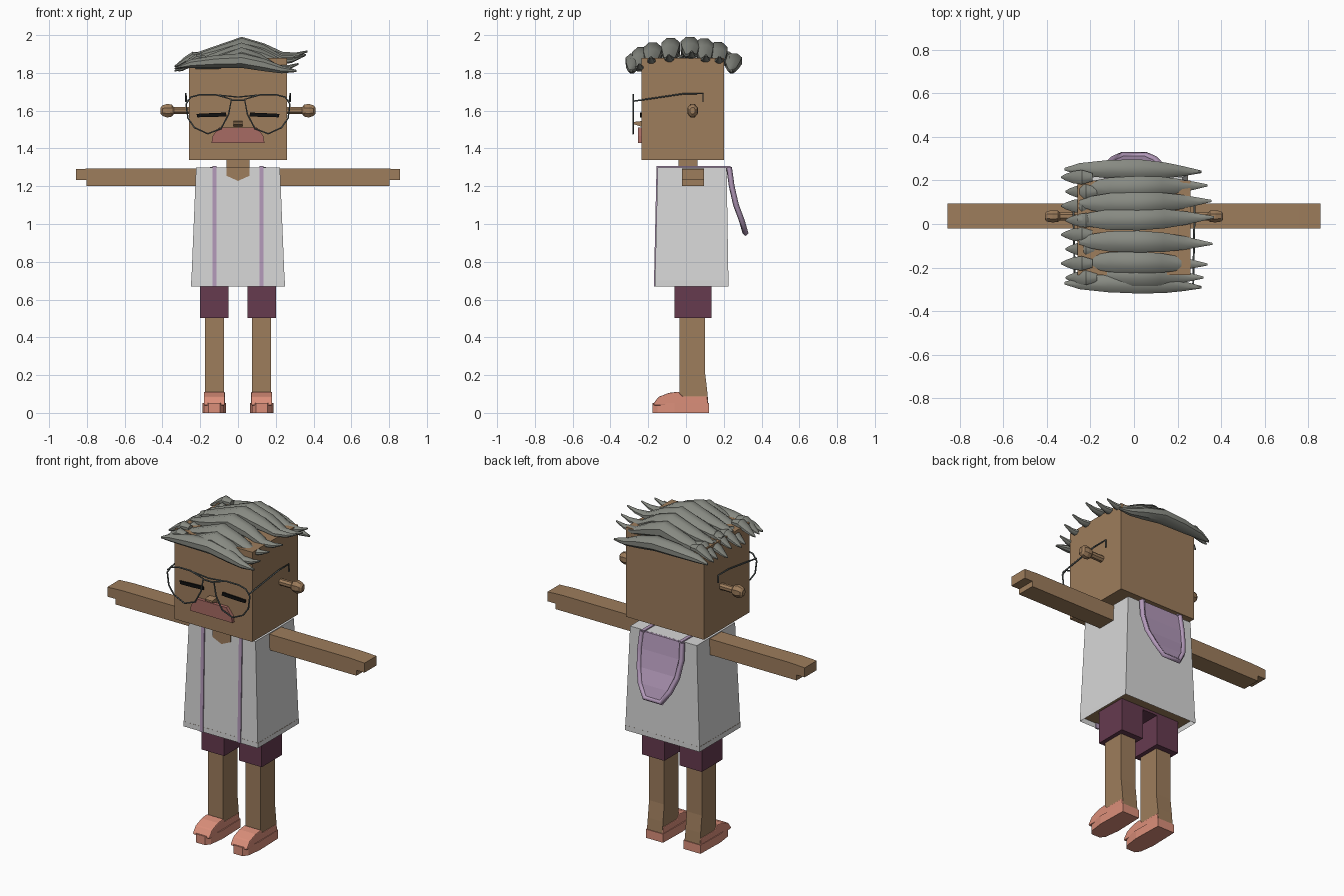
import bpy, bmesh, math

old = bpy.data.objects.get("Cube")
if old:
    bpy.data.objects.remove(old, do_unlink=True)


def material(name, *rgb):
    m = bpy.data.materials.new(name)
    m.use_nodes = True
    m.diffuse_color = (*rgb, 1)
    m.node_tree.nodes["Principled BSDF"].inputs["Base Color"].default_value = (*rgb, 1)
    return m


SKIN = material("brown skin", .34, .205, .107)
CLOTH = material("white cloth", .68, .68, .68)
SHORTS = material("plum cloth", .133, .043, .078)
LILAC = material("lilac trim", .45, .32, .49)
SHOE = material("salmon shoe", .71, .274, .195)
LIP = material("rose brown", .39, .147, .126)
HAIR = material("grey hair", .243, .253, .223)
FRAME = material("dark metal", .10, .12, .12)
BLACK = material("black", .005, .005, .005)


def finish(name, bm, mat, mirror=False, smooth=False):
    bmesh.ops.recalc_face_normals(bm, faces=bm.faces)
    mesh = bpy.data.meshes.new(name)
    bm.to_mesh(mesh)
    bm.free()
    ob = bpy.data.objects.new(name, mesh)
    bpy.context.collection.objects.link(ob)
    mesh.materials.append(mat)
    if smooth:
        bpy.ops.object.select_all(action='DESELECT')
        ob.select_set(True)
        bpy.context.view_layer.objects.active = ob
        bpy.ops.object.shade_smooth_by_angle(angle=math.radians(40))
    if mirror:
        ob.modifiers.new("Mirror", 'MIRROR')
    return ob


def skin_rings(bm, rings):
    # Bridge consecutive rings of points and cap both ends
    loops = [[bm.verts.new(p) for p in r] for r in rings]
    n = len(loops[0])
    for a, b in zip(loops, loops[1:]):
        for i in range(n):
            bm.faces.new((a[i], a[(i + 1) % n], b[(i + 1) % n], b[i]))
    bm.faces.new(loops[0])
    bm.faces.new(loops[-1])


def prism(name, outline, axis, lo, hi, mat, mirror=False):
    # Extrude a flat outline along the given axis
    place = {'x': lambda p, t: (t, *p), 'y': lambda p, t: (p[0], t, p[1]),
             'z': lambda p, t: (*p, t)}[axis]
    bm = bmesh.new()
    skin_rings(bm, [[place(p, t) for p in outline] for t in (lo, hi)])
    return finish(name, bm, mat, mirror)


def box(name, x, y, z, mat, mirror=False):
    return prism(name, [(x[0], y[0]), (x[1], y[0]), (x[1], y[1]), (x[0], y[1])],
                 'z', *z, mat, mirror)


def loft(name, stations, sides, mat, mirror=False, smooth=False):
    # Stations along x: centre and the two half sizes
    bm = bmesh.new()
    turn = [math.tau * (i + .5) / sides for i in range(sides)]
    skin_rings(bm, [[(x, y + ry * math.cos(a), z + rz * math.sin(a)) for a in turn]
                    for x, y, z, ry, rz in stations])
    return finish(name, bm, mat, mirror, smooth)


def wire(name, points, radius, mat, closed=False, mirror=False, round_wire=True):
    cu = bpy.data.curves.new(name, 'CURVE')
    cu.dimensions = '3D'
    cu.bevel_depth = radius
    cu.bevel_resolution = 1 if round_wire else 0
    cu.use_fill_caps = True
    sp = cu.splines.new('POLY')
    sp.points.add(len(points) - 1)
    for p, co in zip(sp.points, points):
        p.co = (*co, 1)
    sp.use_cyclic_u = closed
    cu.materials.append(mat)
    ob = bpy.data.objects.new(name, cu)
    bpy.context.collection.objects.link(ob)
    if mirror:
        ob.modifiers.new("Mirror", 'MIRROR')
    return ob


# Head, neck and ears
box("head", (-.26, .26), (-.235, .2), (1.34, 1.88), SKIN)
box("neck", (-.06, .06), (-.04, .06), (1.25, 1.35), SKIN)
prism("neckline", [(-.06, 1.3), (.06, 1.3), (.06, 1.255), (0, 1.228), (-.06, 1.255)],
      'y', -.157, -.148, SKIN)
loft("ear", [(.25, .035, 1.6, .02, .02), (.34, .035, 1.6, .02, .02),
             (.35, .035, 1.6, .028, .034), (.375, .035, 1.6, .03, .039),
             (.4, .035, 1.6, .026, .03), (.41, .035, 1.6, .015, .018)], 8, SKIN, mirror=True)

# Face
prism("nose", [(-.235, 1.515), (-.28, 1.53), (-.28, 1.54), (-.235, 1.545)],
      'x', -.025, .025, SKIN)
prism("mouth", [(-.14, 1.43), (.14, 1.43), (.135, 1.465), (.1, 1.512), (-.1, 1.512),
                (-.135, 1.465)], 'y', -.255, -.23, LIP)
prism("closed_eye", [(.06, 1.57), (.14, 1.566), (.215, 1.565), (.22, 1.583),
                     (.14, 1.587), (.065, 1.59)], 'y', -.243, -.234, BLACK, mirror=True)

# Spectacles
rim = [(.035, 1.66), (.12, 1.685), (.2, 1.685), (.25, 1.672), (.275, 1.635), (.265, 1.56),
       (.23, 1.51), (.16, 1.478), (.09, 1.505), (.05, 1.58)]
wire("lens_rim", [(x, -.28, z) for x, z in rim], .0045, FRAME, closed=True, mirror=True)
wire("bridge", [(-.035, -.28, 1.655), (.035, -.28, 1.655)], .0045, FRAME)
wire("brow_bar", [(-.1, -.28, 1.682), (0, -.28, 1.672), (.1, -.28, 1.682)], .004, FRAME)
wire("temple", [(.272, -.28, 1.65), (.277, -.01, 1.69), (.277, .09, 1.69), (.277, .09, 1.645)],
     .0045, FRAME, mirror=True)

# Gown with a recessed underside
bm = bmesh.new()
skin_rings(bm, [[(-w, f, z), (w, f, z), (w, b, z), (-w, b, z)]
                for w, f, b, z in ((.248, -.165, .225, .67), (.222, -.15, .215, 1.3))])
under = min(bm.faces, key=lambda f: f.calc_center_median().z)
bmesh.ops.inset_region(bm, faces=[under], thickness=.012)
bmesh.ops.translate(bm, verts=under.verts, vec=(0, 0, .03))
under.material_index = 1
finish("gown", bm, CLOTH).data.materials.append(SKIN)

# Trim running over the shoulders, and the hood behind
prism("trim_band", [(-.17, .67), (-.156, 1.307), (.235, 1.307), (.235, 1.296),
                    (-.146, 1.296), (-.16, .67)], 'x', .115, .136, LILAC, mirror=True)
hood = [(.135, .228, 1.3), (.14, .242, 1.2), (.128, .265, 1.1), (.1, .295, 1.02),
        (.055, .315, .95)]
bm = bmesh.new()
skin_rings(bm, [[(-w, y, z), (w, y, z), (w, y - .012, z), (-w, y - .012, z)]
                for w, y, z in hood])
finish("hood_panel", bm, LILAC)
wire("hood_rim", hood + [(-w, y, z) for w, y, z in reversed(hood)], .016, LILAC,
     round_wire=False)

# Arms with stepped hands
prism("arm", [(.21, 1.2), (.803, 1.2), (.803, 1.233), (.857, 1.233), (.857, 1.29),
              (.76, 1.295), (.21, 1.295)], 'y', -.02, .094, SKIN, mirror=True)

# Legs, shorts and shoes
prism("leg", [(-.035, .05), (.118, .05), (.112, .12), (.1, .22), (.1, .52), (-.035, .52)],
      'x', .075, .176, SKIN, mirror=True)
box("shorts_leg", (.05, .2), (-.06, .135), (.503, .71), SHORTS, mirror=True)
box("shorts_seat", (-.06, .06), (-.06, .135), (.685, .71), SHORTS)
prism("shoe_sole", [(.068, .122), (.182, .122), (.187, -.06), (.175, -.15), (.155, -.178),
                    (.095, -.178), (.075, -.15), (.063, -.06)], 'z', 0, .052, SHOE, mirror=True)
upper = prism("shoe_upper", [(.118, .04), (.112, .088), (-.02, .088), (-.04, .112), (-.09, .106),
                             (-.145, .085), (-.172, .05), (-.172, .04)],
              'x', .07, .181, SHOE, mirror=True)
bevel = upper.modifiers.new("Bevel", 'BEVEL')
bevel.width = .012
bevel.segments = 2

# Long swept locks: x, height, half width, half thickness
sweep = [(-.26, 1.885, .014, .01), (-.2, 1.895, .036, .022), (-.12, 1.91, .05, .036),
         (.02, 1.947, .054, .048), (.14, 1.922, .048, .037), (.24, 1.892, .033, .02),
         (.31, 1.896, .018, .014), (.37, 1.915, .005, .005)]
rows = [.17, .095, .02, -.08, -.175, -.235]
for i, y in enumerate(rows):
    reach = 1 - 1.2 * abs(y) ** 1.5
    loft(f"top_lock_{i + 1}",
         [(x * reach, y + (.03 * math.copysign(1, y) * max(x, 0) if i else .02 * x),
           z - 1.0 * y * y - (.012 * (i % 2) if x > .2 else 0), w, h)
          for x, z, w, h in sweep], 8, HAIR, smooth=True)

# Lower locks along the front and back edges of the head
edge = [(-.32, 1.83, .006, .006), (-.25, 1.848, .03, .024), (-.12, 1.86, .045, .036),
        (.02, 1.865, .05, .042), (.14, 1.842, .04, .036), (.23, 1.818, .024, .022),
        (.31, 1.81, .006, .006)]
for name, y, lean in (("front_lock", -.272, -.06), ("back_lock", .252, -.04)):
    loft(name, [(x, y + lean * max(x, 0), z, w, h) for x, z, w, h in edge], 8, HAIR, smooth=True)

# Short locks falling past the parting
short = [(-.19, 1.885, .02, .018), (-.24, 1.89, .036, .024), (-.28, 1.868, .03, .02),
         (-.315, 1.845, .016, .012), (-.335, 1.835, .004, .004)]
for i in range(8):
    y = .215 - i * .066
    loft(f"side_lock_{i + 1}", [(x + .02 * (i % 2), y, z - .012 * (i % 3), w, h)
                                for x, z, w, h in short], 8, HAIR, smooth=True)
